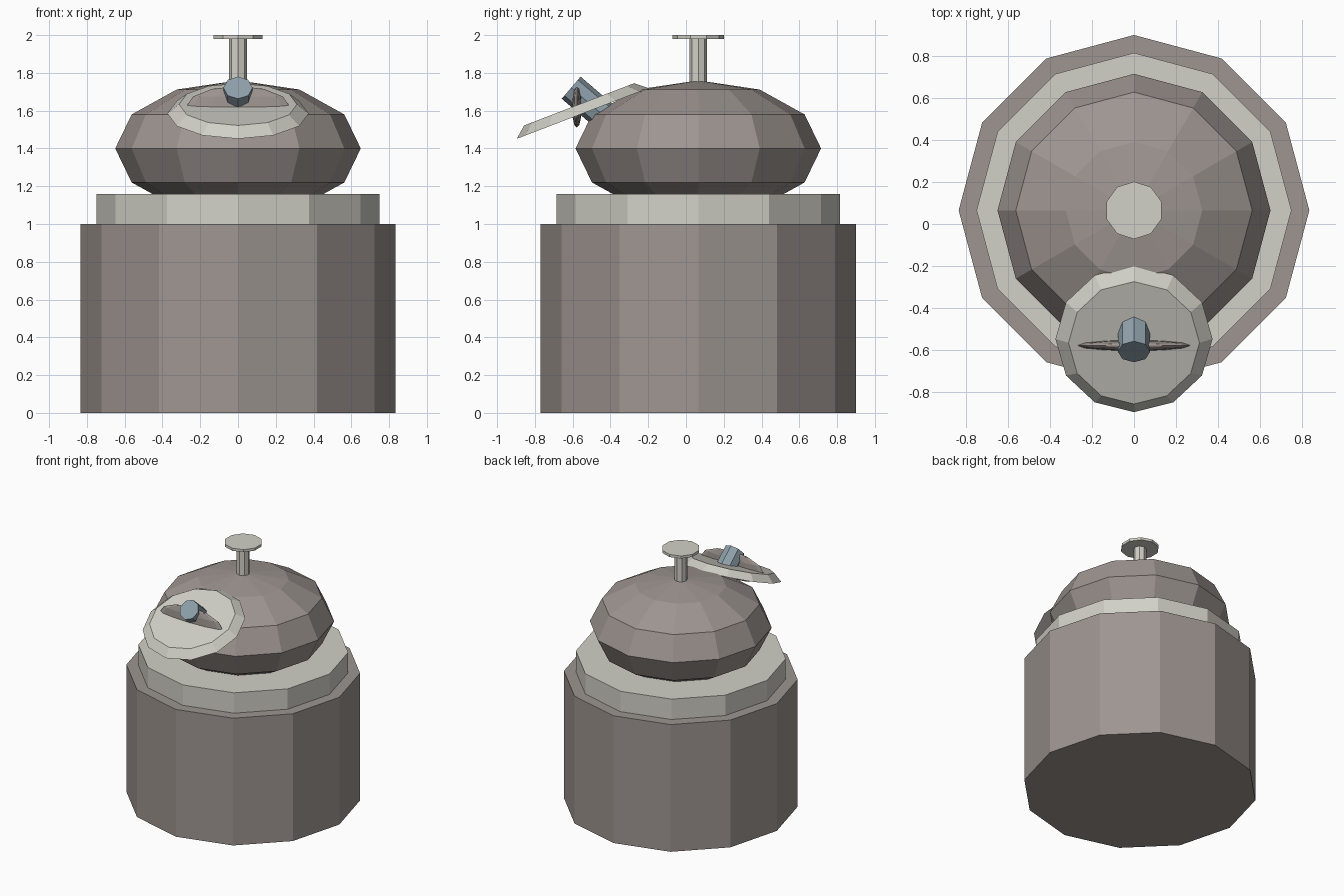
import bpy
import math
from mathutils import Vector

cube = bpy.data.objects.get("Cube")
if cube:
    bpy.data.objects.remove(cube, do_unlink=True)


def make_material(name, rgb):
    mat = bpy.data.materials.new(name)
    mat.use_nodes = True
    colour = (*rgb, 1.0)
    mat.diffuse_color = colour
    mat.node_tree.nodes["Principled BSDF"].inputs["Base Color"].default_value = colour
    return mat


WARM_GREY = make_material("warm grey", (0.34, 0.30, 0.28))
PALE_GREY = make_material("pale grey", (0.64, 0.63, 0.57))
STEEL_BLUE = make_material("steel blue", (0.27, 0.35, 0.40))

AXIS_Y = 0.065  # depth of the body's centre line


def finish(name, mat):
    obj = bpy.context.object
    obj.name = obj.data.name = name
    obj.data.materials.append(mat)
    return obj


def frustum(name, mat, sides, base, direction, height, r1, r2=None):
    """Faceted cylinder or cone grown from a base point along a direction in the YZ plane."""
    direction = Vector(direction).normalized()
    tilt = math.atan2(-direction.y, direction.z)
    bpy.ops.mesh.primitive_cone_add(
        vertices=sides, radius1=r1, radius2=r1 if r2 is None else r2, depth=height,
        location=Vector(base) + direction * height / 2, rotation=(tilt, 0, 0))
    return finish(name, mat)


def ellipsoid(name, mat, centre, scale):
    bpy.ops.mesh.primitive_uv_sphere_add(segments=12, ring_count=6, radius=1, location=centre)
    bpy.context.object.scale = scale
    return finish(name, mat)


UP = (0, 0, 1)

# Body, collar and dome
frustum("body", WARM_GREY, 12, (0, AXIS_Y, 0), UP, 1.0, 0.835)
frustum("collar", PALE_GREY, 12, (0, AXIS_Y, 1.0), UP, 0.16, 0.75)
ellipsoid("dome", WARM_GREY, (0, AXIS_Y, 1.4), (0.65, 0.65, 0.36))

# Top knob
frustum("knob_stem", PALE_GREY, 8, (0, AXIS_Y, 1.72), UP, 0.27, 0.047)
frustum("knob_cap", PALE_GREY, 10, (0, AXIS_Y, 1.98), UP, 0.02, 0.137)

# Tilted front plate with its crossing fin and hub
tilt = math.radians(21)
frustum("front_plate", PALE_GREY, 12, (0, -0.547, 1.585),
        (0, -math.sin(tilt), math.cos(tilt)), 0.052, 0.374, 0.312)
ellipsoid("fin", WARM_GREY, (0, -0.578, 1.62), (0.275, 0.026, 0.11))
frustum("hub", STEEL_BLUE, 8, (0, -0.418, 1.559), (0, -0.76, 0.65), 0.25, 0.077)
